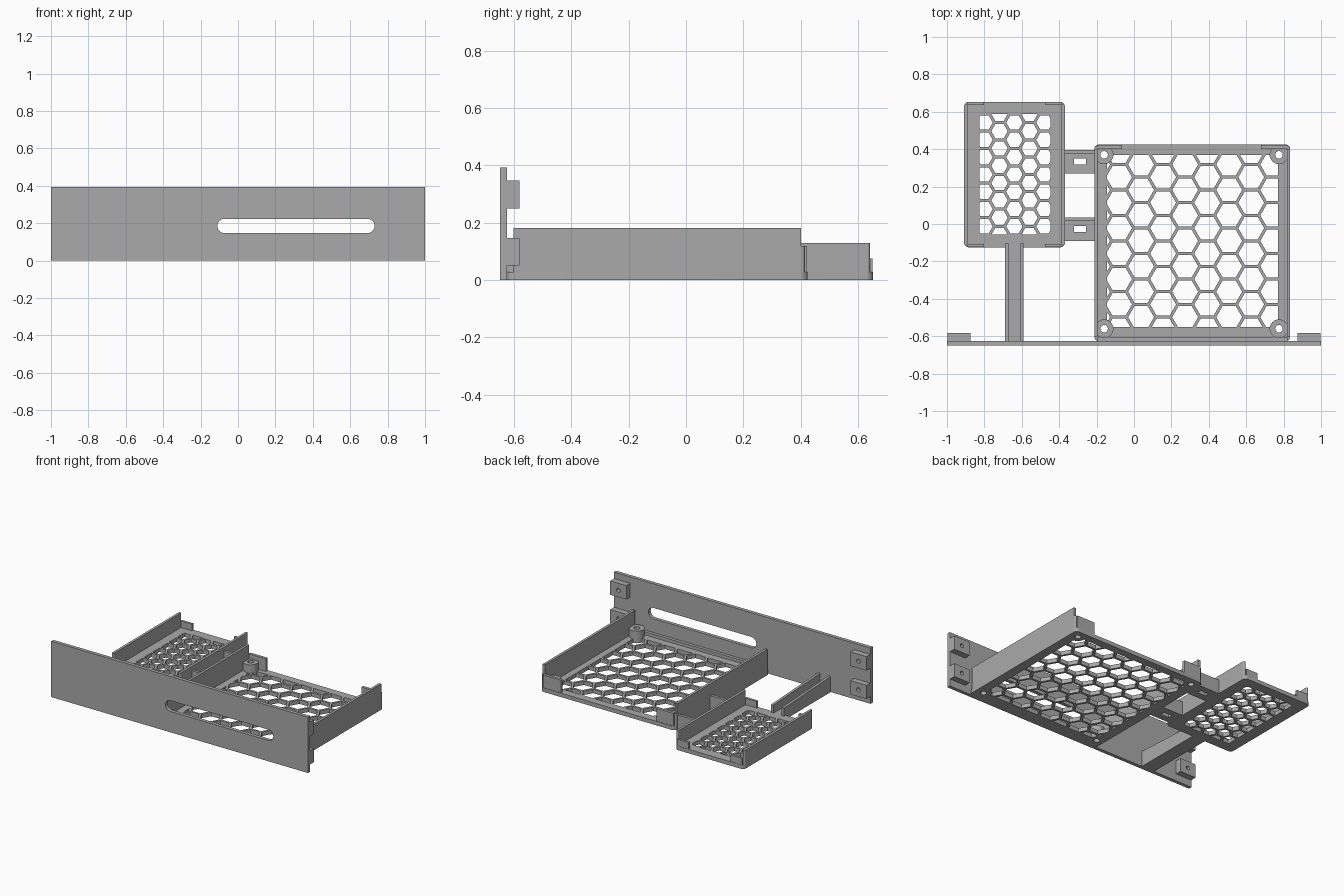
import bpy, bmesh, math
from mathutils import Vector, Matrix

if "Cube" in bpy.data.objects:
    bpy.data.objects.remove(bpy.data.objects["Cube"])

grey = bpy.data.materials.new("plain_grey")
grey.use_nodes = True
grey.diffuse_color = (0.4, 0.4, 0.4, 1)
grey.node_tree.nodes["Principled BSDF"].inputs["Base Color"].default_value = (0.4, 0.4, 0.4, 1)

FLOOR = 0.028
WALL = 0.018


def finish(name, bm):
    bmesh.ops.recalc_face_normals(bm, faces=bm.faces)
    mesh = bpy.data.meshes.new(name)
    bm.to_mesh(mesh)
    bm.free()
    mesh.materials.append(grey)
    obj = bpy.data.objects.new(name, mesh)
    bpy.context.collection.objects.link(obj)
    return obj


def box(name, x, y, z, radius=0, axis=2):
    """Box from (min, max) ranges, with optional rounding of edges along one axis."""
    bm = bmesh.new()
    bmesh.ops.create_cube(bm, size=1)
    for v in bm.verts:
        v.co = Vector([sum(r) / 2 + c * (r[1] - r[0]) for r, c in zip((x, y, z), v.co)])
    if radius:
        edges = [e for e in bm.edges
                 if abs((e.verts[0].co - e.verts[1].co).normalized()[axis]) > 0.9]
        bmesh.ops.bevel(bm, geom=edges, offset=radius, segments=8, profile=0.5, affect='EDGES')
    return finish(name, bm)


def cylinder(name, center, radius, depth, axis='Z'):
    bm = bmesh.new()
    bmesh.ops.create_cone(bm, cap_ends=True, segments=32, radius1=radius, radius2=radius, depth=depth)
    if axis == 'Y':
        bm.transform(Matrix.Rotation(math.pi / 2, 4, 'X'))
    bm.transform(Matrix.Translation(center))
    return finish(name, bm)


def cut(target, cutter):
    cutter.hide_render = True
    mod = target.modifiers.new("cut", 'BOOLEAN')
    mod.operation = 'DIFFERENCE'
    mod.solver = 'EXACT'
    mod.object = cutter
    bpy.context.view_layer.objects.active = target
    bpy.ops.object.modifier_apply(modifier=mod.name)
    bpy.data.objects.remove(cutter)


def smooth(obj):
    bpy.ops.object.select_all(action='DESELECT')
    obj.select_set(True)
    bpy.context.view_layer.objects.active = obj
    bpy.ops.object.shade_smooth_by_angle(angle=math.radians(30))


def hex_cutter(x, y, start, pitch, bar):
    """Honeycomb of prisms, trimmed to a rectangle."""
    bm = bmesh.new()
    step = pitch * math.sqrt(3) / 2
    radius = (pitch - bar) / math.sqrt(3)
    for i in range(-6, 14):
        for j in range(-8, 9):
            cx = start[0] + i * step
            cy = start[1] + (j + 0.5 * (i % 2)) * pitch
            if x[0] - radius < cx < x[1] + radius and y[0] - radius < cy < y[1] + radius:
                bm.faces.new([bm.verts.new((cx + radius * math.cos(k * math.pi / 3),
                                            cy + radius * math.sin(k * math.pi / 3), -0.1))
                              for k in range(6)])
    for co, no in (((x[0], 0, 0), (-1, 0, 0)), ((x[1], 0, 0), (1, 0, 0)),
                   ((0, y[0], 0), (0, -1, 0)), ((0, y[1], 0), (0, 1, 0))):
        bmesh.ops.bisect_plane(bm, geom=bm.verts[:] + bm.edges[:] + bm.faces[:],
                               plane_co=co, plane_no=no, clear_outer=True)
    up = bmesh.ops.extrude_face_region(bm, geom=bm.faces[:], use_keep_orig=True)
    bmesh.ops.translate(bm, vec=(0, 0, 0.2),
                        verts=[g for g in up["geom"] if isinstance(g, bmesh.types.BMVert)])
    return finish("hex_cutter", bm)


# Front panel with a rounded slot
panel = box("front_panel", (-1, 1), (-0.65, -0.625), (0, 0.393))
cut(panel, box("slot_cutter", (-0.11, 0.73), (-0.8, -0.5), (0.147, 0.223), 0.0375, axis=1))
smooth(panel)

# Mounting lugs behind the panel ends
for side, sx in (("left", 1), ("right", -1)):
    for level, z in (("lower", (0.05, 0.146)), ("upper", (0.25, 0.348))):
        lug = box(f"{level}_{side}_lug", sorted((sx * 0.873, sx * 0.998)), (-0.626, -0.582), z)
        cut(lug, cylinder("lug_hole", (sx * 0.935, -0.58, sum(z) / 2), 0.014, 0.06, 'Y'))
        smooth(lug)

# Large tray floor with honeycomb
big_x, big_y = (-0.212, 0.835), (-0.627, 0.425)
big = box("large_tray_floor", big_x, big_y, (0, FLOOR), 0.025)
cut(big, hex_cutter((-0.145, 0.77), (-0.55, 0.37), (-0.08, -0.022), 0.136, 0.016))

# Corner standoffs with screw holes
for px in (-0.16, 0.775):
    for py in (-0.56, 0.37):
        post = cylinder("standoff", (px, py, 0.0425), 0.05, 0.085)
        cut(big, cylinder("seat_cutter", (px, py, 0), 0.045, 0.3))
        cut(post, cylinder("screw_hole", (px, py, 0), 0.02, 0.4))
        smooth(post)
smooth(big)

# Large tray side walls, front lip and rear corner tabs
for name, x, tab in (("left", (big_x[1] - WALL, big_x[1]), (0.68, 0.82)),
                     ("right", (big_x[0], big_x[0] + WALL), (-0.197, -0.065))):
    box(f"large_tray_{name}_wall", x, (-0.602, 0.402), (0, 0.182))
    box(f"large_tray_{name}_tab", tab, (0.402, 0.422), (0, 0.118))
    corner = sum(x) / 2
    smooth(cylinder(f"large_tray_{name}_corner", (corner, 0.405, 0.059), 0.009, 0.118))
box("large_tray_front_lip", (-0.195, 0.82), (-0.627, -0.603), (0, 0.05))

# Small tray floor with honeycomb
small_x, small_y = (-0.908, -0.37), (-0.125, 0.653)
small = box("small_tray_floor", small_x, small_y, (0, FLOOR), 0.025)
cut(small, hex_cutter((-0.825, -0.447), (-0.055, 0.587), (-0.639, 0.265), 0.0925, 0.016))
smooth(small)

# Small tray side walls and corner tabs
for name, x, tab in (("left", (small_x[1] - WALL, small_x[1]), (-0.475, -0.385)),
                     ("right", (small_x[0], small_x[0] + WALL), (-0.893, -0.803))):
    box(f"small_tray_{name}_wall", x, (-0.105, 0.633), (0, 0.13))
    for end, y, corner_y in (("front", (-0.123, -0.107), -0.105), ("rear", (0.635, 0.651), 0.633)):
        box(f"small_tray_{name}_{end}_tab", tab, y, (0, 0.075))
        smooth(cylinder(f"small_tray_{name}_{end}_corner", (sum(x) / 2, corner_y, 0.065), 0.009, 0.13))

# Slotted brackets joining the two trays
for top in (0.395, 0.035):
    bracket = box("joining_bracket", (-0.375, -0.205), (top - 0.125, top), (0, FLOOR))
    cut(bracket, box("slot_cutter", (-0.322, -0.257), (top - 0.078, top - 0.045), (-0.1, 0.1)))
    box("bracket_rib", (-0.375, -0.205), (top - 0.02, top), (0, 0.1))

# Channel arm from the panel to the small tray
box("arm_floor", (-0.69, -0.59), (-0.627, -0.12), (0, FLOOR))
for x in (-0.69, -0.608):
    rail = box("arm_rail", (x, x + WALL), (-0.627, -0.105), (0, 0.085))
    for v in rail.data.vertices:
        if v.co.y < -0.5 and v.co.z > 0.05:
            v.co.z = 0.11
